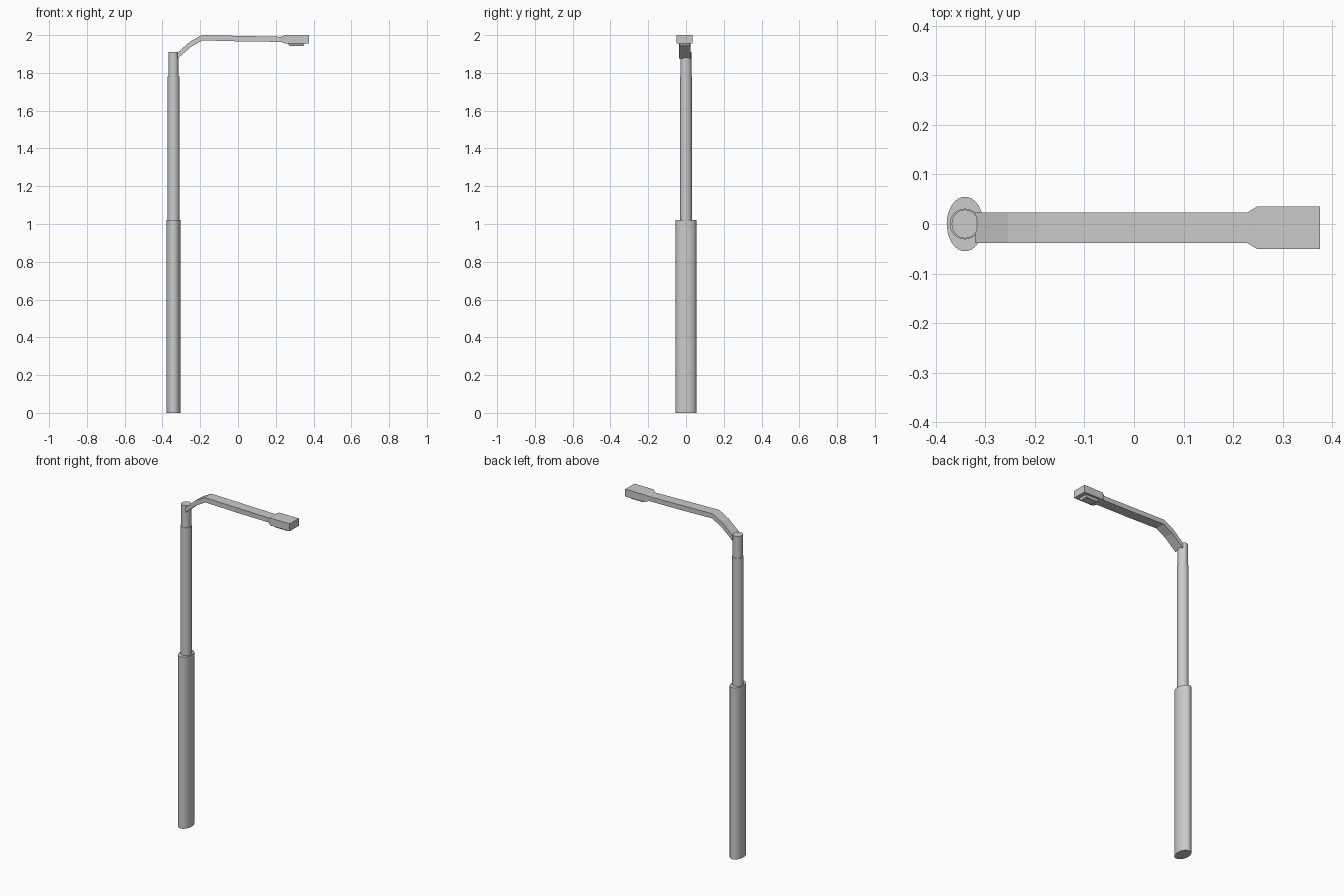
import bpy, bmesh

if "Cube" in bpy.data.objects:
    bpy.data.objects.remove(bpy.data.objects["Cube"])

POLE_X = -0.341
ARM_Y = -0.0075


def cylinder(name, rx, ry, z0, z1):
    bpy.ops.mesh.primitive_cylinder_add(vertices=32, radius=1, depth=1,
                                        location=(POLE_X, 0, (z0 + z1) / 2))
    ob = bpy.context.object
    ob.name = name
    ob.scale = (rx, ry, z1 - z0)
    bpy.ops.object.transform_apply(location=False, rotation=False, scale=True)
    bpy.ops.object.shade_smooth_by_angle()
    return ob


def loft(name, rings):
    """Skin a closed solid through rings of points."""
    bm = bmesh.new()
    loops = [[bm.verts.new(p) for p in ring] for ring in rings]
    n = len(loops[0])
    for a, b in zip(loops, loops[1:]):
        for i in range(n):
            j = (i + 1) % n
            bm.faces.new((a[i], a[j], b[j], b[i]))
    bm.faces.new(loops[0])
    bm.faces.new(loops[-1])
    bmesh.ops.recalc_face_normals(bm, faces=bm.faces)
    mesh = bpy.data.meshes.new(name)
    bm.to_mesh(mesh)
    bm.free()
    ob = bpy.data.objects.new(name, mesh)
    bpy.context.collection.objects.link(ob)
    return ob


def upright(x, w, z0, z1, x_low=None):
    """Rectangle across the arm; x_low lets the cut lean."""
    xl = x if x_low is None else x_low
    y0, y1 = ARM_Y - w, ARM_Y + w
    return [(xl, y0, z0), (xl, y1, z0), (x, y1, z1), (x, y0, z1)]


def level(z, x0, x1, w):
    y0, y1 = ARM_Y - w, ARM_Y + w
    return [(x0, y0, z), (x1, y0, z), (x1, y1, z), (x0, y1, z)]


# Stepped pole: oval base, round shaft, narrower collar
cylinder("pole_base", 0.037, 0.055, 0, 1.02)
cylinder("pole_shaft", 0.031, 0.031, 1.02, 1.78)
cylinder("pole_top", 0.027, 0.029, 1.78, 1.91)

# Bent flat arm
loft("lamp_arm", [
    upright(-0.321, 0.0305, 1.875, 1.906),
    upright(-0.254, 0.0305, 1.938, 1.965, -0.248),
    upright(-0.192, 0.0305, 1.972, 2.0, -0.188),
    upright(0.0, 0.0305, 1.967, 1.996),
    upright(0.23, 0.0305, 1.964, 1.991),
])

# Lamp head flaring out from the arm
loft("lamp_head", [
    upright(0.228, 0.0305, 1.964, 1.991),
    upright(0.248, 0.0425, 1.956, 2.0),
    upright(0.375, 0.0425, 1.956, 2.0),
])

# Tapered light panel under the head
loft("light_panel", [
    level(1.957, 0.264, 0.353, 0.030),
    level(1.943, 0.272, 0.346, 0.024),
])
